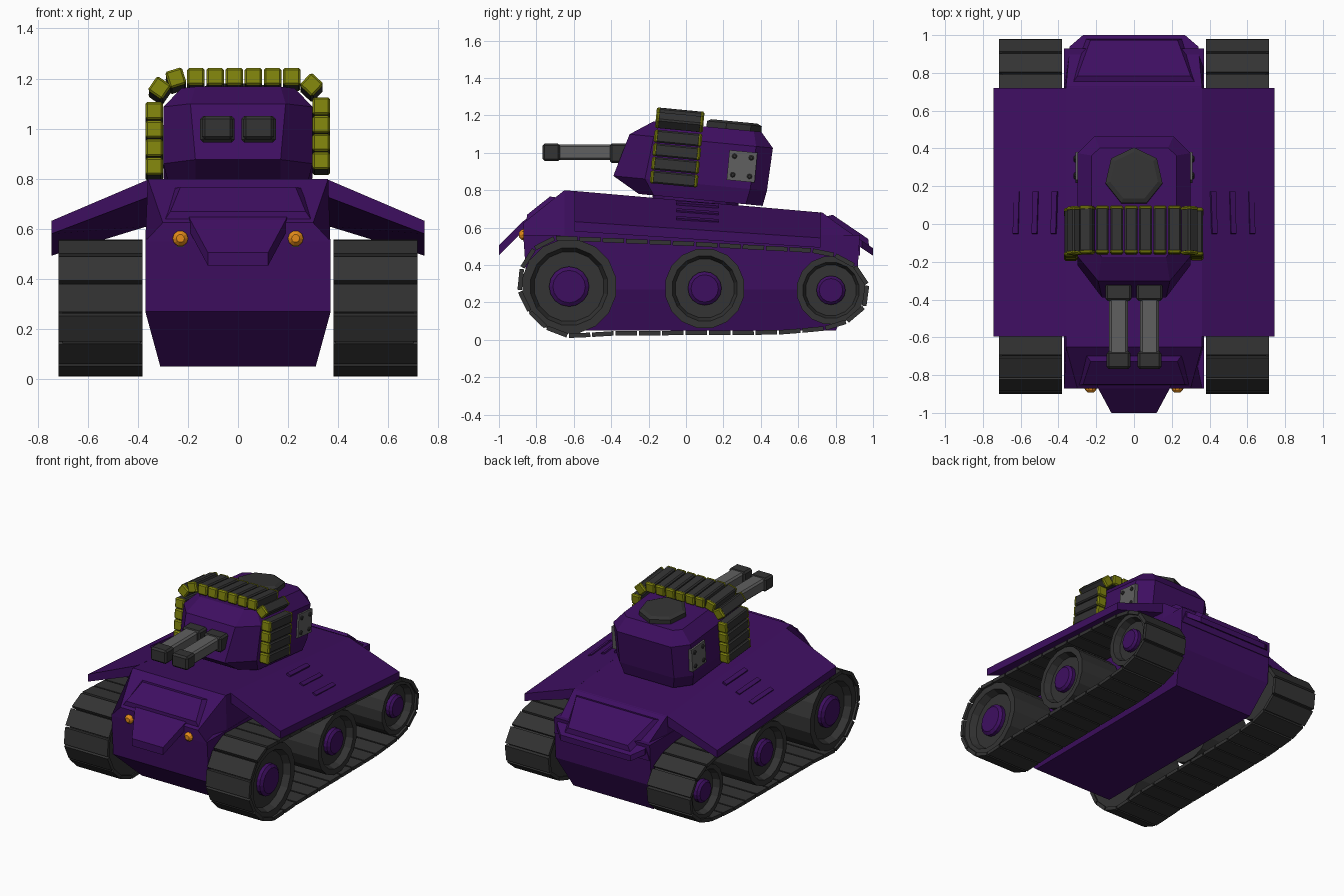
import bpy, bmesh, math
from mathutils import Matrix, Vector

if "Cube" in bpy.data.objects:
    bpy.data.objects.remove(bpy.data.objects["Cube"])


def material(name, rgb):
    m = bpy.data.materials.new(name)
    m.diffuse_color = (*rgb, 1)
    m.use_nodes = True
    m.node_tree.nodes["Principled BSDF"].inputs["Base Color"].default_value = m.diffuse_color
    return m


PURPLE = material("purple paint", (0.048, 0.0045, 0.118))
DARK = material("dark rubber", (0.033, 0.033, 0.033))
GREY = material("grey metal", (0.115, 0.115, 0.115))
OLIVE = material("olive brass", (0.22, 0.235, 0.004))
ORANGE = material("orange lamp", (0.78, 0.26, 0.01))

# Turret frame: pitched slightly down at the rear
TILT = (Matrix.Translation((0, 0, 1)) @ Matrix.Rotation(-0.096, 4, 'X')
        @ Matrix.Translation((0, 0, -1)))
ID = Matrix.Identity(4)


def finish(name, bm, mat, xf=ID):
    bmesh.ops.recalc_face_normals(bm, faces=bm.faces)
    bm.transform(xf)
    me = bpy.data.meshes.new(name)
    bm.to_mesh(me)
    bm.free()
    me.materials.append(mat)
    ob = bpy.data.objects.new(name, me)
    bpy.context.collection.objects.link(ob)
    return ob


def loft(name, rings, mat, xf=ID):
    """Skin a list of equal-length closed rings and cap both ends."""
    bm = bmesh.new()
    vs = [[bm.verts.new(p) for p in r] for r in rings]
    n = len(vs[0])
    for a, b in zip(vs, vs[1:]):
        for i in range(n):
            j = (i + 1) % n
            bm.faces.new((a[i], a[j], b[j], b[i]))
    bm.faces.new(vs[0])
    bm.faces.new(vs[-1])
    return finish(name, bm, mat, xf)


def boxes(name, items, mat, xf=ID, bevel=0):
    """items: (placement matrix, size)"""
    bm = bmesh.new()
    for m, s in items:
        bmesh.ops.create_cube(bm, size=1, matrix=m @ Matrix.Diagonal((*s, 1)))
    if bevel:
        bmesh.ops.bevel(bm, geom=bm.edges[:], offset=bevel, segments=1, affect='EDGES')
    return finish(name, bm, mat, xf)


def at(x, y, z):
    return Matrix.Translation((x, y, z))


def lathe(name, profile, sides, mat, xf, phase=0.0):
    """profile: (radius, height) rings around local z"""
    return loft(name, [[(r * math.cos(phase + 2 * math.pi * i / sides),
                         r * math.sin(phase + 2 * math.pi * i / sides), h)
                        for i in range(sides)] for r, h in profile], mat, xf)


def slab(name, stations, thick, mat):
    """Plate following (y, z, half width) stations, thickened downwards."""
    return loft(name, [[(-w, y, z), (w, y, z), (w, y, z - thick), (-w, y, z - thick)]
                       for y, z, w in stations], mat)


def raised_panel(name, a, b, lift, inset, mat):
    """Bevelled panel between two (y, z, half width) edges, lifted along its normal."""
    d = Vector((0, b[0] - a[0], b[1] - a[1])).normalized()
    n = Vector((0, -d.z, d.y))
    n = n if n.z > 0 else -n

    def ring(h, k):
        pa, pb = Vector((0, *a[:2])) + n * h + d * k, Vector((0, *b[:2])) + n * h - d * k
        return [pa + Vector((-a[2] + k, 0, 0)), pa + Vector((a[2] - k, 0, 0)),
                pb + Vector((b[2] - k, 0, 0)), pb + Vector((-b[2] + k, 0, 0))]
    return loft(name, [ring(-0.01, 0), ring(lift, inset)], mat)


# Hull tub with tapered belly
loft("lower_hull", [[(-w, y0, z), (w, y0, z), (w, y1, z), (-w, y1, z)]
                    for z, y0, y1, w in ((0.05, -0.62, 0.80, 0.31), (0.27, -0.85, 0.91, 0.37),
                                         (0.56, -0.87, 0.93, 0.37))], PURPLE)

# Upper hull: sloped nose, deck and tail
loft("upper_hull", [[(-wt, y, zt), (wt, y, zt), (wb, y, zb), (-wb, y, zb)]
                    for y, wt, zt, wb, zb in ((-0.87, 0.30, 0.625, 0.37, 0.55),
                                              (-0.65, 0.36, 0.80, 0.37, 0.5),
                                              (0.73, 0.36, 0.68, 0.37, 0.5),
                                              (0.93, 0.34, 0.53, 0.37, 0.45))], PURPLE)
raised_panel("hood_panel", (-0.69, 0.768, 0.26), (-0.86, 0.633, 0.30), 0.022, 0.03, PURPLE)
slab("nose_tongue", [(-0.80, 0.685, 0.21), (-0.87, 0.635, 0.19), (-1.0, 0.505, 0.12)],
     0.052, PURPLE)
slab("tail_plate", [(0.72, 0.683, 0.36), (0.94, 0.53, 0.34), (1.0, 0.49, 0.27)], 0.04, PURPLE)
raised_panel("tail_panel", (0.745, 0.665, 0.33), (0.985, 0.502, 0.26), 0.025, 0.03, PURPLE)

for s, side in ((1, "left"), (-1, "right")):
    # Sloping fender with raised vent bars
    loft(side + "_fender", [[(s * 0.36, y, z), (s * 0.745, y, zo), (s * 0.745, y, zo - 0.052),
                             (s * 0.36, y, z - 0.07)]
                            for y, z, zo in ((-0.595, 0.796, 0.632), (0.72, 0.681, 0.545))], PURPLE)
    slope = Matrix.Rotation(s * 0.39, 4, 'Y') @ Matrix.Rotation(-0.08, 4, 'X')
    boxes(side + "_vents", [(at(s * x, 0.06, 0.741 - (x - 0.36) * 0.41) @ slope, (0.03, 0.225, 0.03))
                            for x in (0.42, 0.52, 0.62)], PURPLE)

    # Headlight
    front = at(s * 0.23, -0.86, 0.562) @ Matrix.Rotation(math.pi / 2, 4, 'X')
    lathe(side + "_lamp_ring", [(0.037, -0.02), (0.037, 0.008)], 10, DARK, front)
    lathe(side + "_lamp", [(0.033, 0), (0.03, 0.018), (0.016, 0.032)], 10, ORANGE, front)

    # Road wheels with dished face and purple hub
    for nm, y, z, r in (("front", -0.625, 0.285, 0.255), ("middle", 0.10, 0.275, 0.215),
                        ("rear", 0.775, 0.265, 0.185)):
        m = at(0, y, z) @ Matrix.Rotation(s * math.pi / 2, 4, 'Y')
        lathe(f"{side}_{nm}_wheel", [(r, 0.39), (r, 0.70), (r * 0.82, 0.70), (r * 0.74, 0.655),
                                     (r * 0.45, 0.655)], 16, DARK, m, math.pi / 16)
        lathe(f"{side}_{nm}_hub", [(r * 0.42, 0.64), (r * 0.42, 0.68), (r * 0.34, 0.695)],
              16, PURPLE, m)

    # Track links spaced evenly along the belt path
    path = [Vector(p) for p in (
        (-0.70, 0.545), (0.0, 0.515), (0.72, 0.475), (0.86, 0.435), (0.945, 0.355), (0.98, 0.265),
        (0.955, 0.18), (0.90, 0.115), (0.78, 0.065), (0.52, 0.04), (-0.41, 0.035),
        (-0.62, 0.018), (-0.77, 0.075), (-0.86, 0.18), (-0.898, 0.285), (-0.875, 0.395),
        (-0.81, 0.49))]
    path.append(path[0])
    total = sum((b - a).length for a, b in zip(path, path[1:]))

    def point(t):
        t %= total
        for a, b in zip(path, path[1:]):
            d = (b - a).length
            if t <= d:
                return a.lerp(b, t / d)
            t -= d
        return path[0]

    count = 34
    step = total / count
    links = []
    for i in range(count):
        a, b = point(i * step), point((i + 1) * step)
        c, d = (a + b) / 2, b - a
        links.append((at(s * 0.548, c.x, c.y) @ Matrix.Rotation(math.atan2(d.y, d.x), 4, 'X'),
                      (0.335, d.length - 0.01, 0.024)))
    boxes(side + "_track", links, DARK)

    # Twin gun
    x = s * 0.082
    boxes(side + "_gun_barrel", [(at(x, -0.52, 1.003), (0.10, 0.40, 0.084))], GREY, bevel=0.012)
    boxes(side + "_gun_muzzle", [(at(x, -0.72, 1.003), (0.125, 0.095, 0.094))], DARK, bevel=0.012)
    boxes(side + "_gun_base", [(at(x, -0.36, 0.998), (0.138, 0.095, 0.106))], DARK, bevel=0.012)

    # Riveted turret side plate
    boxes(side + "_side_plate", [(at(s * 0.295, 0.305, 0.957), (0.03, 0.15, 0.16))], GREY, TILT)
    for i, (dy, dz) in enumerate(((-1, -1), (-1, 1), (1, -1), (1, 1))):
        lathe(f"{side}_rivet_{i}", [(0.014, 0), (0.014, 0.006), (0.008, 0.01)], 8, DARK,
              TILT @ at(s * 0.309, 0.305 + dy * 0.045, 0.957 + dz * 0.05)
              @ Matrix.Rotation(s * math.pi / 2, 4, 'Y'))

# Turret body: chamfered plan stacked in four levels
loft("turret", [[(-f, y0, z), (f, y0, z), (w, y0 + cf, z), (w, y1 - cr, z),
                 (r, y1, z), (-r, y1, z), (-w, y1 - cr, z), (-w, y0 + cf, z)]
                for z, y0, y1, f, w, r, cf, cr in (
                    (0.757, -0.23, 0.435, 0.17, 0.275, 0.19, 0.08, 0.09),
                    (0.84, -0.375, 0.45, 0.17, 0.298, 0.21, 0.17, 0.09),
                    (1.07, -0.31, 0.46, 0.19, 0.298, 0.21, 0.13, 0.09),
                    (1.15, -0.19, 0.39, 0.17, 0.225, 0.18, 0.06, 0.04))], PURPLE, TILT)
lathe("turret_neck", [(0.23, 0.68), (0.23, 0.78)], 16, PURPLE, at(0, 0.05, 0))
lathe("turret_hatch", [(0.155, 1.13), (0.155, 1.18), (0.13, 1.192)], 7, DARK,
      TILT @ at(0, 0.235, 0), math.pi / 2)

# Ammunition belt draped over the turret: (x, z, roll)
rounds = [(-0.335, 0.833 + 0.074 * i, 0) for i in range(4)]
rounds += [(-0.313, 1.147, 0.6), (-0.248, 1.187, -0.3)]
rounds += [(-0.168 + 0.0765 * i, 1.192, 0) for i in range(6)]
rounds += [(0.294, 1.16, 0.75)]
rounds += [(0.332, 0.855 + 0.073 * i, 0) for i in range(4)]
place = [at(x, -0.05, z) @ Matrix.Rotation(a, 4, 'Y') for x, z, a in rounds]
boxes("ammo_casings", [(m, (0.068, 0.236, 0.068)) for m in place], DARK, TILT, 0.008)
boxes("ammo_tips", [(m @ at(0, s * 0.116, 0), (0.07, 0.024, 0.07))
                    for m in place for s in (1, -1)], OLIVE, TILT, 0.008)
